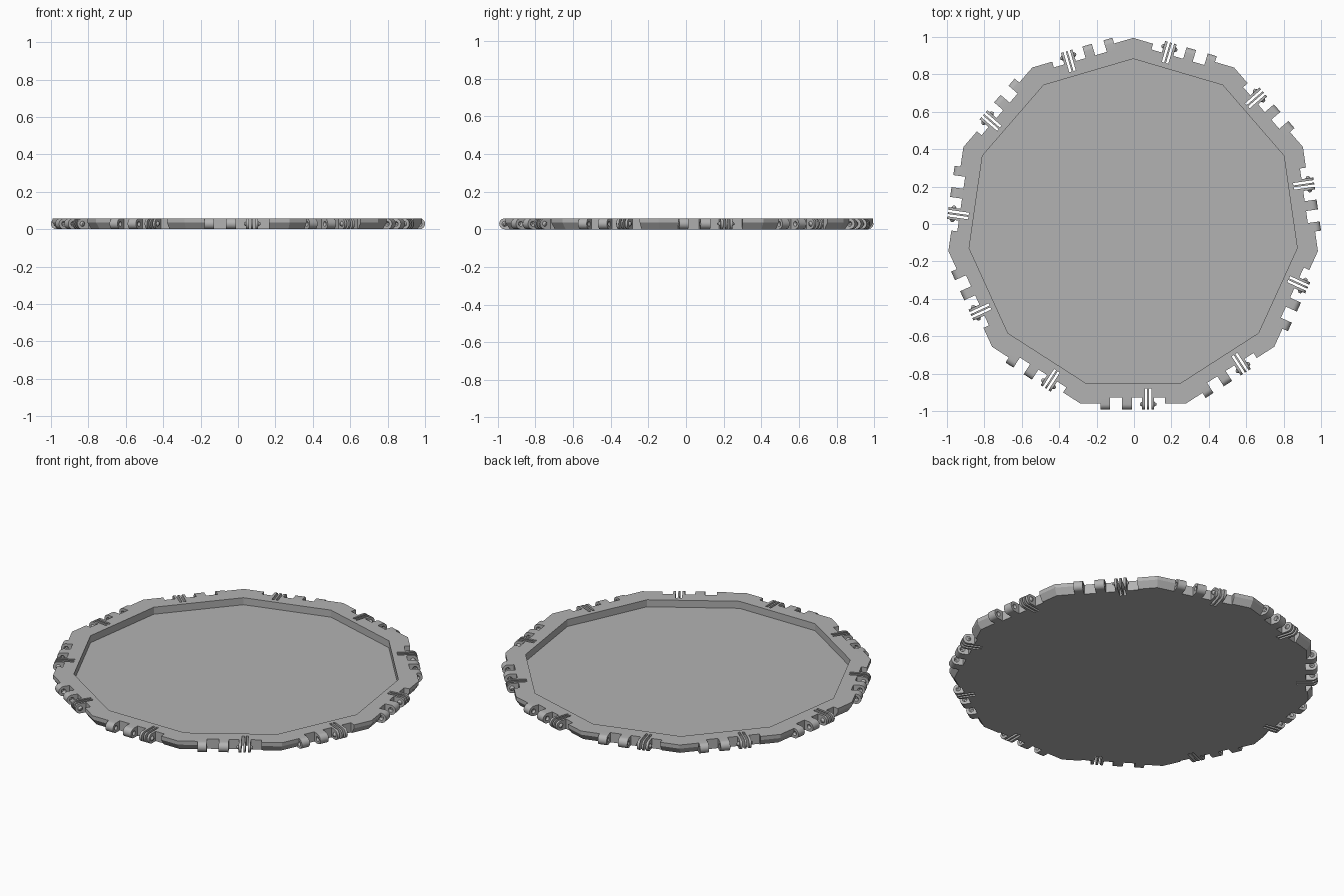
import bpy, bmesh, math
from mathutils import Matrix, Vector

if "Cube" in bpy.data.objects:
    bpy.data.objects.remove(bpy.data.objects["Cube"], do_unlink=True)

SIDES = 11
RADIUS = 0.998
STEP = 2 * math.pi / SIDES
EDGE = RADIUS * math.cos(STEP / 2)      # distance from centre to each side
TOP = 0.058
KNUCKLE = TOP / 2
NOTCH = 0.032
CENTRE = Vector((-0.0045, -0.003, 0))

grey = bpy.data.materials.new("plain grey")
grey.use_nodes = True
grey.diffuse_color = (0.45, 0.45, 0.45, 1)
grey.node_tree.nodes["Principled BSDF"].inputs["Base Color"].default_value = grey.diffuse_color


def make_object(name, bm, helper=False):
    bmesh.ops.recalc_face_normals(bm, faces=bm.faces)
    mesh = bpy.data.meshes.new(name)
    bm.to_mesh(mesh)
    bm.free()
    mesh.materials.append(grey)
    obj = bpy.data.objects.new(name, mesh)
    obj.location = CENTRE
    obj.hide_render = helper
    bpy.context.collection.objects.link(obj)
    return obj


def around(build):
    """Build something on the front side and repeat it on every side."""
    bm = bmesh.new()
    for k in range(SIDES):
        old = set(bm.verts)
        build(bm)
        new = [v for v in bm.verts if v not in old]
        bmesh.ops.rotate(bm, verts=new, matrix=Matrix.Rotation(k * STEP, 3, "Z"))
    return bm


def box(bm, x0, x1, y0, y1, z0, z1):
    m = Matrix.Translation(((x0 + x1) / 2, (y0 + y1) / 2, (z0 + z1) / 2))
    bmesh.ops.create_cube(bm, size=1, matrix=m @ Matrix.Diagonal((x1 - x0, y1 - y0, z1 - z0, 1)))


def rounded_block(bm, x0, x1, inner):
    """Block with a half-round outer end, centred on the hinge axis."""
    outline = [(-EDGE + inner, 0), (-EDGE + inner, TOP)]
    for i in range(13):
        a = math.pi / 2 + math.pi * i / 12
        outline.append((-EDGE - 0.003 + KNUCKLE * math.cos(a), KNUCKLE + KNUCKLE * math.sin(a)))
    face = bm.faces.new([bm.verts.new((x0, y, z)) for y, z in outline])
    ext = bmesh.ops.extrude_face_region(bm, geom=[face])
    verts = [g for g in ext["geom"] if isinstance(g, bmesh.types.BMVert)]
    bmesh.ops.translate(bm, verts=verts, vec=(x1 - x0, 0, 0))


def cone(bm, x, direction, radius, depth):
    """Cone on the hinge axis, base at x, pointing along +x or -x."""
    m = Matrix.Translation((x + direction * depth / 2, -EDGE - 0.003, KNUCKLE))
    m = m @ Matrix.Rotation(direction * math.pi / 2, 4, "Y")
    bmesh.ops.create_cone(bm, cap_ends=True, segments=16, radius1=radius,
                          radius2=radius * 0.4, depth=depth, matrix=m)


def cut(obj, cutter):
    mod = obj.modifiers.new("cut", "BOOLEAN")
    mod.operation = "DIFFERENCE"
    mod.solver = "EXACT"
    mod.object = cutter
    bpy.context.view_layer.objects.active = obj
    bpy.ops.object.modifier_apply(modifier=mod.name)


# Tray: stacked rings from the bottom, up the bevelled side, into the recess
bm = bmesh.new()
rings = []
for r, z in [(RADIUS - 0.025, 0), (RADIUS, 0.036), (RADIUS, TOP), (0.886, TOP), (0.886, 0.016)]:
    rings.append([bm.verts.new((r * math.sin(i * STEP), r * math.cos(i * STEP), z))
                  for i in range(SIDES)])
for low, high in zip(rings, rings[1:]):
    for i in range(SIDES):
        j = (i + 1) % SIDES
        bm.faces.new((low[i], low[j], high[j], high[i]))
bm.faces.new(rings[0])
bm.faces.new(rings[-1])
tray = make_object("tray", bm)

TABS = [(-0.175, -0.125), (-0.06, -0.007)]
ARMS = (0.048, 0.112)
SLITS = [(0.062, 0.075), (0.085, 0.098)]


# Clearance notch along the hinge and the flex slits between the arms
def notches(bm):
    box(bm, TABS[0][0], 0.17, -EDGE - 0.1, -EDGE + NOTCH, -0.05, 0.1)


def slits(bm):
    for x0, x1 in SLITS:
        box(bm, x0, x1, -EDGE - 0.1, -EDGE + 0.08, -0.05, 0.1)


def dimples(bm):
    for x0, x1 in TABS:
        cone(bm, x0 - 0.002, 1, 0.015, 0.014)
        cone(bm, x1 + 0.002, -1, 0.015, 0.014)


notch_cutter = make_object("notch_cutter", around(notches), True)
slit_cutter = make_object("slit_cutter", around(slits), True)
dimple_cutter = make_object("dimple_cutter", around(dimples), True)


# Hinge parts
def knuckle_set(bm):
    for x0, x1 in TABS:
        rounded_block(bm, x0, x1, NOTCH)


def arm_set(bm):
    rounded_block(bm, ARMS[0], ARMS[1], NOTCH)


def pivot_set(bm):
    cone(bm, ARMS[0], -1, 0.014, 0.012)
    cone(bm, ARMS[1], 1, 0.014, 0.012)


knuckles = make_object("hinge_knuckles", around(knuckle_set))
arms = make_object("hinge_arms", around(arm_set))
pivots = make_object("hinge_pivots", around(pivot_set))

cut(tray, notch_cutter)
cut(tray, slit_cutter)
cut(arms, slit_cutter)
cut(knuckles, dimple_cutter)
for helper in (notch_cutter, slit_cutter, dimple_cutter):
    bpy.data.objects.remove(helper, do_unlink=True)

# Smooth the round ends while keeping edges sharp
bpy.ops.object.select_all(action="DESELECT")
for obj in (knuckles, arms, pivots):
    obj.select_set(True)
bpy.context.view_layer.objects.active = knuckles
bpy.ops.object.shade_smooth_by_angle(angle=math.radians(30))
